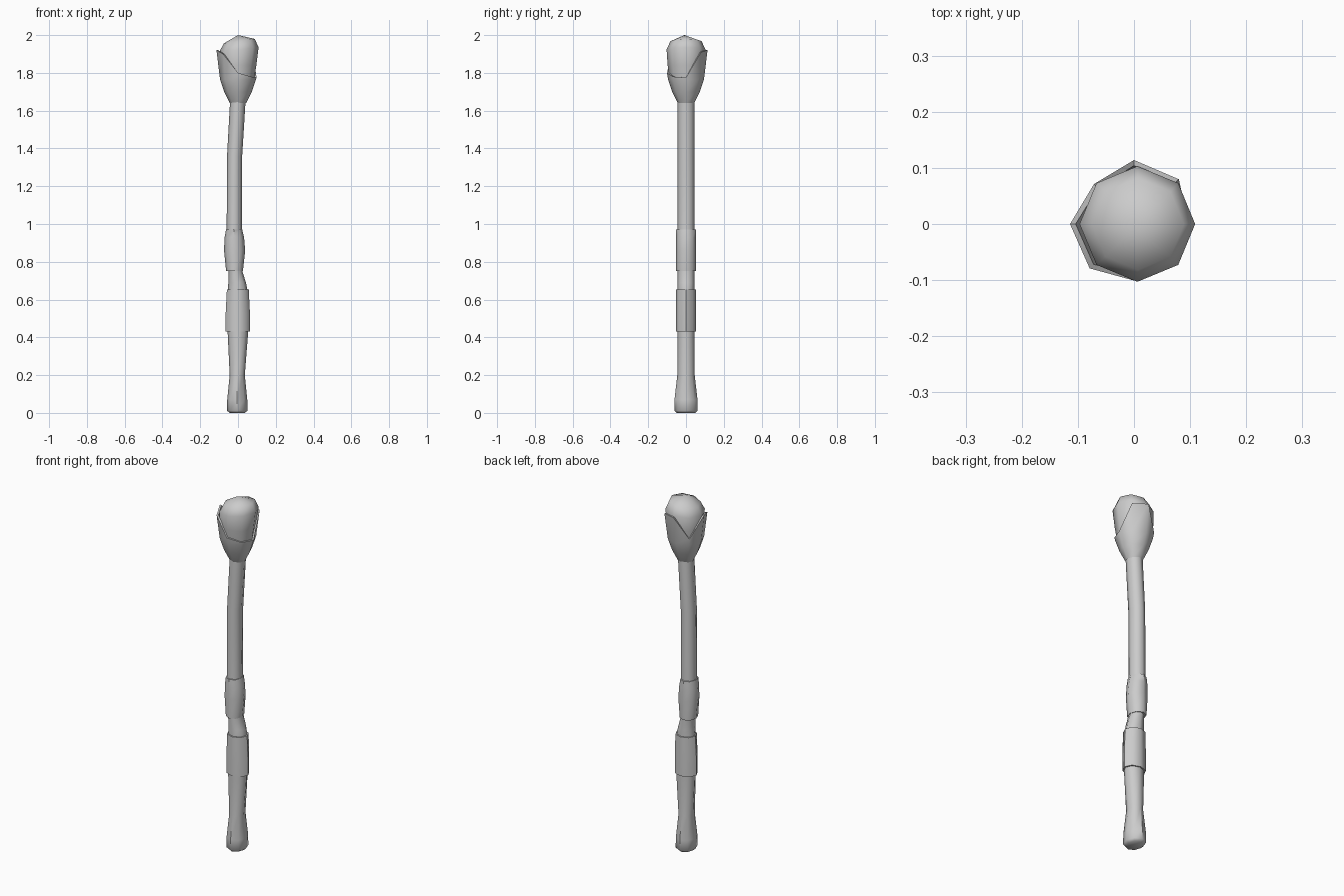
import bpy, bmesh, math

if "Cube" in bpy.data.objects:
    bpy.data.objects.remove(bpy.data.objects["Cube"])

N = 8


def loft(name, rings, angle=40, cap_bottom=True, cap_top=True):
    """Octagonal tube; rings are (z, x_min, x_max, y_half)."""
    bm = bmesh.new()
    loops = []
    for z, x0, x1, ry in rings:
        cx, rx = (x0 + x1) / 2, (x1 - x0) / 2
        loops.append([bm.verts.new((cx + rx * math.cos(i * math.tau / N),
                                    ry * math.sin(i * math.tau / N), z)) for i in range(N)])
    for a, b in zip(loops, loops[1:]):
        for i in range(N):
            j = (i + 1) % N
            bm.faces.new((a[i], a[j], b[j], b[i]))
    if cap_bottom:
        bm.faces.new(loops[0][::-1])
    if cap_top:
        bm.faces.new(loops[-1])
    return finish(name, bm, angle)


def finish(name, bm, angle):
    me = bpy.data.meshes.new(name)
    bm.to_mesh(me)
    bm.free()
    ob = bpy.data.objects.new(name, me)
    bpy.context.collection.objects.link(ob)
    bpy.ops.object.select_all(action='DESELECT')
    ob.select_set(True)
    bpy.context.view_layer.objects.active = ob
    bpy.ops.object.shade_smooth_by_angle(angle=math.radians(angle))
    return ob


# Long, slightly crooked wooden handle
loft("handle", [
    (0.0, -0.045, 0.037, 0.05), (0.012, -0.058, 0.05, 0.062),
    (0.07, -0.057, 0.049, 0.061), (0.20, -0.044, 0.036, 0.046),
    (0.43, -0.055, 0.054, 0.046), (0.65, -0.054, 0.05, 0.045),
    (0.69, -0.051, 0.042, 0.045), (0.75, -0.05, 0.023, 0.045),
    (0.85, -0.066, 0.03, 0.045), (0.97, -0.06, 0.02, 0.045),
    (1.36, -0.058, 0.022, 0.045), (1.65, -0.042, 0.04, 0.045)], 50)

# Two grip wraps
loft("lower_wrap", [
    (0.43, -0.065, 0.063, 0.053), (0.53, -0.065, 0.063, 0.053),
    (0.652, -0.059, 0.057, 0.053)], 50)
loft("upper_wrap", [
    (0.752, -0.063, 0.026, 0.053), (0.86, -0.074, 0.038, 0.053),
    (0.93, -0.071, 0.032, 0.053), (0.972, -0.063, 0.022, 0.053)], 50)

# Flared socket with an uneven, broken rim
rim = [1.775, 1.91, 1.92, 1.80, 1.92, 1.90, 1.80, 1.78]
bm = bmesh.new()
loops = []
for z, r in [(1.64, 0.043), (1.70, 0.073), (1.765, 0.095)]:
    loops.append([bm.verts.new((r * math.cos(i * math.tau / N),
                                r * math.sin(i * math.tau / N), z)) for i in range(N)])
outer, inner = [], []
for i, z in enumerate(rim):
    a = i * math.tau / N
    r = 0.098 + 0.016 * (z - 1.775) / 0.145
    outer.append(bm.verts.new((r * math.cos(a), r * math.sin(a), z)))
    inner.append(bm.verts.new(((r - 0.01) * math.cos(a), (r - 0.01) * math.sin(a), z)))
low = [bm.verts.new((0.08 * math.cos(i * math.tau / N),
                     0.08 * math.sin(i * math.tau / N), 1.76)) for i in range(N)]
loops += [outer, inner, low]
for a, b in zip(loops, loops[1:]):
    for i in range(N):
        j = (i + 1) % N
        bm.faces.new((a[i], a[j], b[j], b[i]))
bm.faces.new(low)
finish("socket", bm, 50)

# Domed head held in the socket, leaning a little to the right
bm = bmesh.new()
loops = []
for z, r, cx, tilt in [(1.76, 0.085, 0, 0), (1.84, 0.097, 0, 0),
                       (1.925, 0.103, 0.006, 0.01), (1.968, 0.082, 0.007, 0.012)]:
    loops.append([bm.verts.new((cx + r * math.cos(i * math.tau / N),
                                r * math.sin(i * math.tau / N),
                                z + tilt * math.cos(i * math.tau / N))) for i in range(N)])
for a, b in zip(loops, loops[1:]):
    for i in range(N):
        j = (i + 1) % N
        bm.faces.new((a[i], a[j], b[j], b[i]))
tip = bm.verts.new((0, -0.008, 2.0))
for i in range(N):
    bm.faces.new((loops[-1][i], loops[-1][(i + 1) % N], tip))
bm.faces.new(loops[0][::-1])
finish("head", bm, 60)
